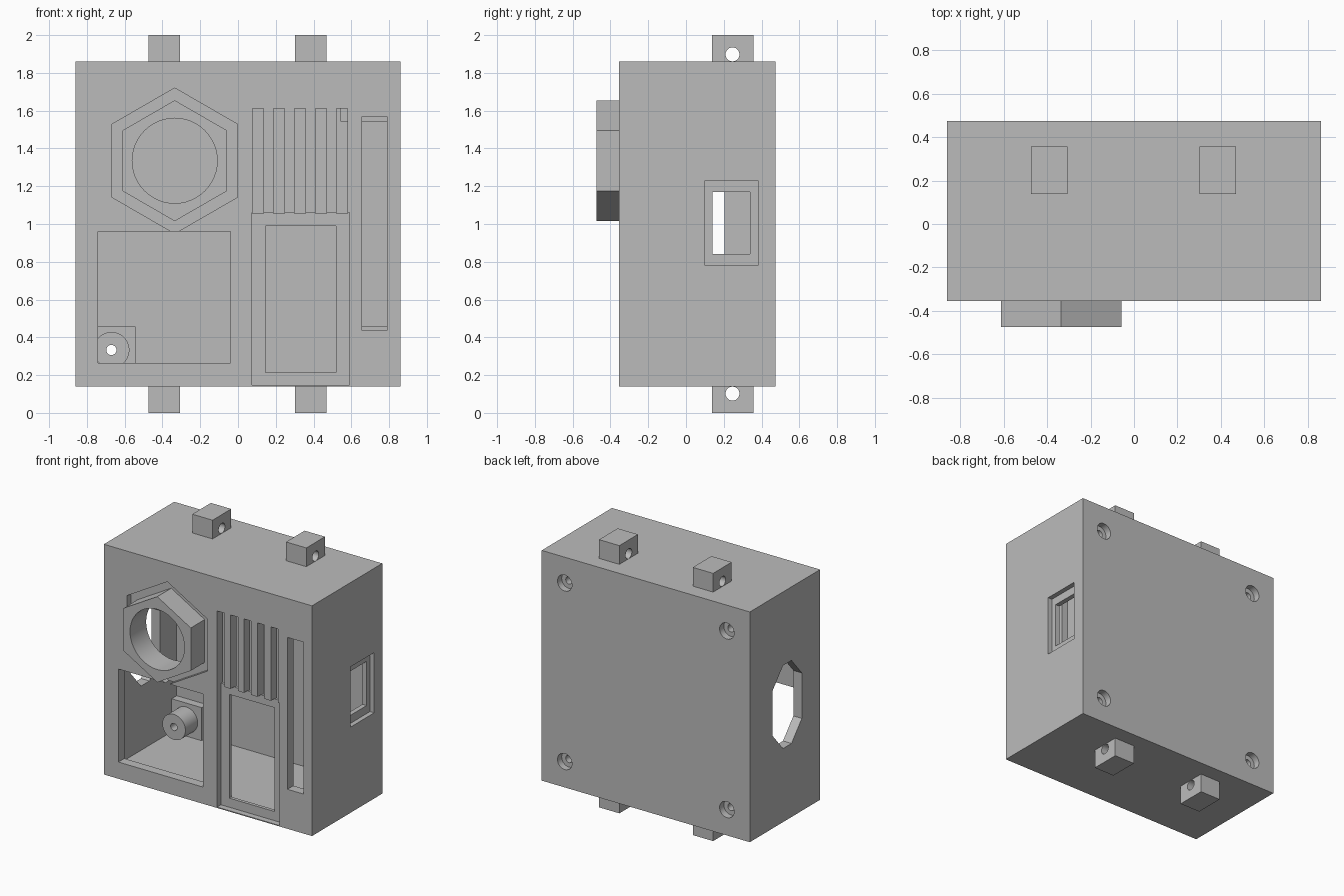
import bpy
import bmesh
from math import cos, sin, pi, radians

cube = bpy.data.objects.get("Cube")
if cube:
    bpy.data.objects.remove(cube, do_unlink=True)

grey = bpy.data.materials.new("casing_grey")
grey.use_nodes = True
grey.diffuse_color = (0.5, 0.5, 0.5, 1)
grey.node_tree.nodes["Principled BSDF"].inputs["Base Color"].default_value = (0.5, 0.5, 0.5, 1)


def rect(u0, u1, v0, v1):
    return [(u0, v0), (u1, v0), (u1, v1), (u0, v1)]


def ring(u, v, radius, sides=48, start=0.0):
    return [(u + radius * cos(start + 2 * pi * i / sides),
             v + radius * sin(start + 2 * pi * i / sides)) for i in range(sides)]


def prism(name, outline, axis, a, b):
    """Extrude an outline along x (outline is y, z) or y (outline is x, z)."""
    def place(p, d):
        return (d, p[0], p[1]) if axis == "x" else (p[0], d, p[1])
    bm = bmesh.new()
    face = bm.faces.new([bm.verts.new(place(p, a)) for p in outline])
    grown = bmesh.ops.extrude_face_region(bm, geom=[face])["geom"]
    shift = place((0, 0), b - a)
    bmesh.ops.translate(bm, vec=shift, verts=[g for g in grown if isinstance(g, bmesh.types.BMVert)])
    bmesh.ops.recalc_face_normals(bm, faces=bm.faces)
    mesh = bpy.data.meshes.new(name)
    bm.to_mesh(mesh)
    bm.free()
    mesh.materials.append(grey)
    obj = bpy.data.objects.new(name, mesh)
    bpy.context.collection.objects.link(obj)
    return obj


def cut(target, outline, axis, a, b):
    """Subtract a prism from the target and discard the cutter."""
    cutter = prism("cutter", outline, axis, a, b)
    mod = target.modifiers.new("cut", "BOOLEAN")
    mod.operation = "DIFFERENCE"
    mod.solver = "EXACT"
    mod.object = cutter
    bpy.context.view_layer.objects.active = target
    bpy.ops.object.modifier_apply(modifier=mod.name)
    bpy.data.objects.remove(cutter, do_unlink=True)


FRONT, BACK, SIDE = -0.355, 0.475, 0.86
LOW, HIGH = 0.14, 1.86
WALL = 0.07
IN_FRONT, IN_BACK, IN_SIDE = FRONT + WALL, BACK - WALL, SIDE - WALL
IN_LOW, IN_HIGH = LOW + WALL, HIGH - WALL
RECESS = FRONT + 0.045
OUT = FRONT - 0.1
THROUGH = IN_FRONT + 0.05

# Hollow casing
casing = prism("casing", rect(-SIDE, SIDE, LOW, HIGH), "y", FRONT, BACK)
cut(casing, rect(-IN_SIDE, IN_SIDE, IN_LOW, IN_HIGH), "y", IN_FRONT, IN_BACK)

# Hexagonal recess and the round opening behind the collar
HX, HZ = -0.335, 1.335
cut(casing, ring(HX, HZ, 0.385, 6, pi / 2), "y", OUT, RECESS)
cut(casing, ring(HX, HZ, 0.225), "y", OUT, THROUGH)

# Square window, panel recess with its window, and the tall slot
cut(casing, rect(-0.74, -0.04, 0.265, 0.96), "y", OUT, THROUGH)
cut(casing, rect(0.075, 0.59, 0.147, 1.06), "y", OUT, RECESS)
cut(casing, rect(0.145, 0.52, 0.215, 0.99), "y", OUT, THROUGH)
cut(casing, rect(0.657, 0.79 - 0.002, 0.435, 1.57), "y", OUT, THROUGH)

# Row of grille slots
for i in range(5):
    x = 0.077 + i * 0.111
    cut(casing, rect(x, x + 0.059, 1.056, 1.612), "y", OUT, THROUGH)

# Stepped port on the left side
cut(casing, rect(0.10, 0.38, 0.78, 1.23), "x", SIDE - 0.035, SIDE + 0.1)
cut(casing, rect(0.14, 0.34, 0.84, 1.17), "x", IN_SIDE - 0.05, SIDE + 0.1)

# Tall eight-sided opening on the right side
octagon = [(0.033 + sy * y, 1.0 + sz * z)
           for sy, sz, pts in ((1, 1, ((0.172, 0.17), (0.05, 0.31))),
                               (-1, 1, ((0.05, 0.31), (0.172, 0.17))),
                               (-1, -1, ((0.172, 0.17), (0.05, 0.31))),
                               (1, -1, ((0.05, 0.31), (0.172, 0.17))))
           for y, z in pts]
cut(casing, octagon, "x", -SIDE - 0.1, -IN_SIDE + 0.05)

# Protruding hexagonal collar
collar = prism("hexagonal_collar", ring(HX, HZ, 0.32, 6, pi / 2), "y", -0.475, IN_FRONT)
cut(collar, ring(HX, HZ, 0.225), "y", -0.6, 0)
parts = [casing, collar]

# Screw posts inside the four corners, with counterbored holes in the back
for sx, side in ((1, "left"), (-1, "right")):
    for sz, level in ((1, "upper"), (-1, "lower")):
        x, z = sx * 0.67, 1 + sz * 0.667
        xs = sorted((sx * 0.542, sx * IN_SIDE))
        zs = sorted((1 + sz * 0.543, 1 + sz * 0.79))
        block = prism(f"{level}_{side}_post_block", rect(*xs, *zs), "y", 0.345, IN_BACK)
        boss = prism(f"{level}_{side}_post_boss", ring(x, z, 0.095), "y", 0.2, 0.345)
        for part in (block, boss, casing):
            cut(part, ring(x, z, 0.027, 24), "y", 0.1, 0.6)
        cut(casing, ring(x, z, 0.06, 32), "y", BACK - 0.05, 0.6)
        parts += [block, boss]

# Drilled mounting lugs above and below
for x, side in ((0.385, "left"), (-0.39, "right")):
    for sz, level in ((1, "upper"), (-1, "lower")):
        zs = sorted((1 + sz * 0.84, 1 + sz * 1.0))
        lug = prism(f"{level}_{side}_lug", rect(0.137, 0.357, *zs), "x", x - 0.084, x + 0.084)
        cut(lug, ring(0.246, 1 + sz * 0.898, 0.037, 32), "x", x - 0.2, x + 0.2)
        parts.append(lug)

# Smooth the round holes while keeping every corner crisp
bpy.ops.object.select_all(action="DESELECT")
for part in parts:
    part.select_set(True)
bpy.context.view_layer.objects.active = casing
bpy.ops.object.shade_smooth_by_angle(angle=radians(30))
